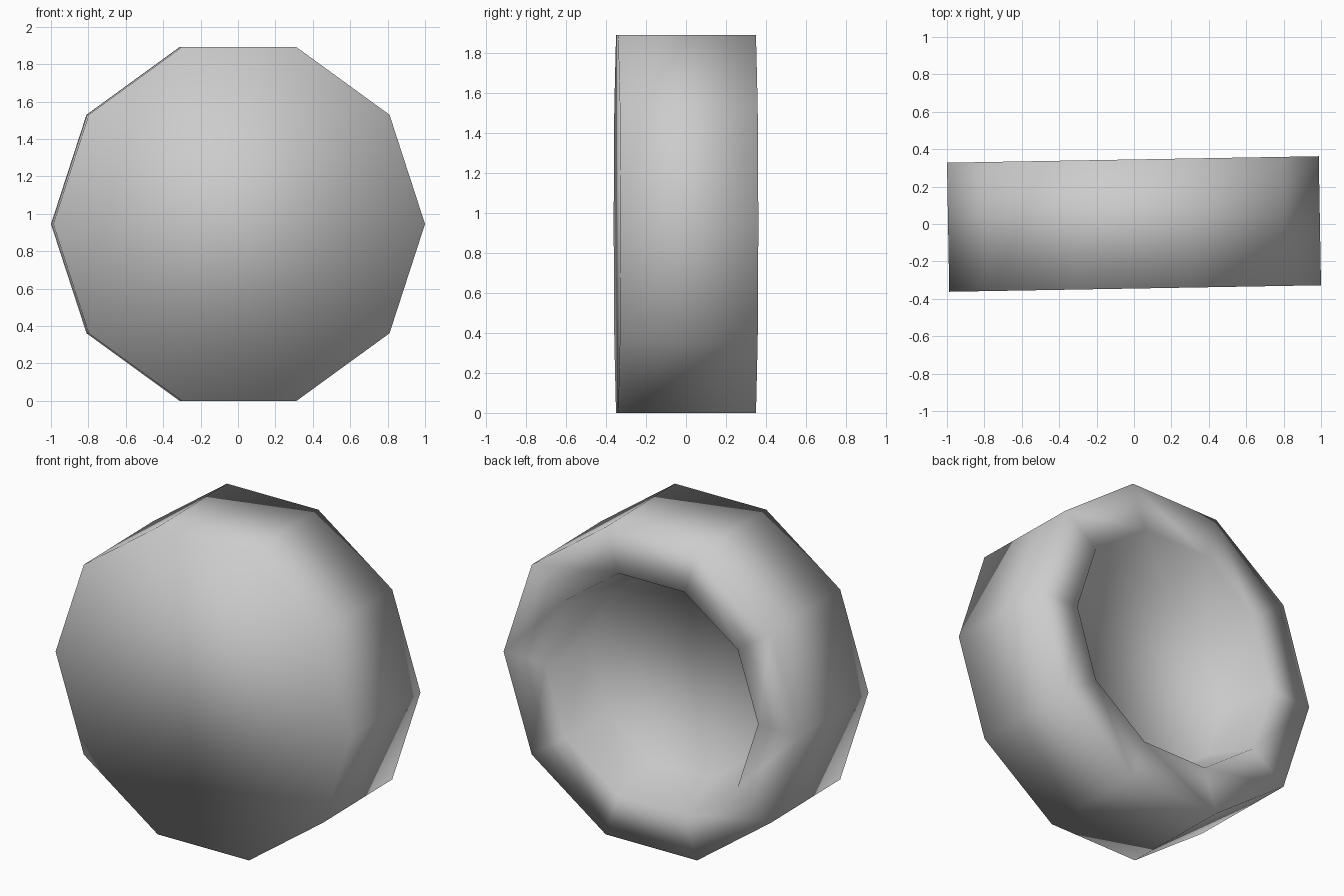
import bpy, bmesh, math

if "Cube" in bpy.data.objects:
    bpy.data.objects.remove(bpy.data.objects["Cube"])

SIDES = 10
RADIUS = 0.994         # outer radius of the drum
HOLE = 0.718           # radius of the recess at the back rim
FLOOR = 0.62           # radius of the recess floor
HALF = 0.345           # half thickness
DEPTH = 0.30           # depth of the recess
MID_Z = RADIUS * math.sin(math.radians(72))


def ring(bm, radius, y):
    """Ten-sided ring of vertices facing along y."""
    steps = [2 * math.pi * i / SIDES for i in range(SIDES)]
    return [bm.verts.new((radius * math.cos(a), y, radius * math.sin(a))) for a in steps]


def bridge(bm, a, b):
    for i in range(SIDES):
        j = (i + 1) % SIDES
        bm.faces.new((a[i], a[j], b[j], b[i]))


# Drum: closed front, side wall, flat back rim, tapered recess wall and floor
bm = bmesh.new()
rings = [ring(bm, RADIUS, -HALF), ring(bm, RADIUS, HALF),
         ring(bm, HOLE, HALF), ring(bm, FLOOR, HALF - DEPTH)]
for a, b in zip(rings, rings[1:]):
    bridge(bm, a, b)
bm.faces.new(rings[0])
bm.faces.new(rings[-1])
bmesh.ops.recalc_face_normals(bm, faces=bm.faces[:])
for f in bm.faces:
    f.smooth = True

mesh = bpy.data.meshes.new("recessed_drum")
bm.to_mesh(mesh)
bm.free()

# Single mid grey colour
grey = bpy.data.materials.new("mid_grey")
grey.diffuse_color = (0.604, 0.604, 0.604, 1)
grey.use_nodes = True
grey.node_tree.nodes["Principled BSDF"].inputs["Base Color"].default_value = grey.diffuse_color
mesh.materials.append(grey)

drum = bpy.data.objects.new("recessed_drum", mesh)
drum.location = (0, 0, MID_Z)
drum.rotation_euler = (0, 0, math.radians(1))
bpy.context.collection.objects.link(drum)
